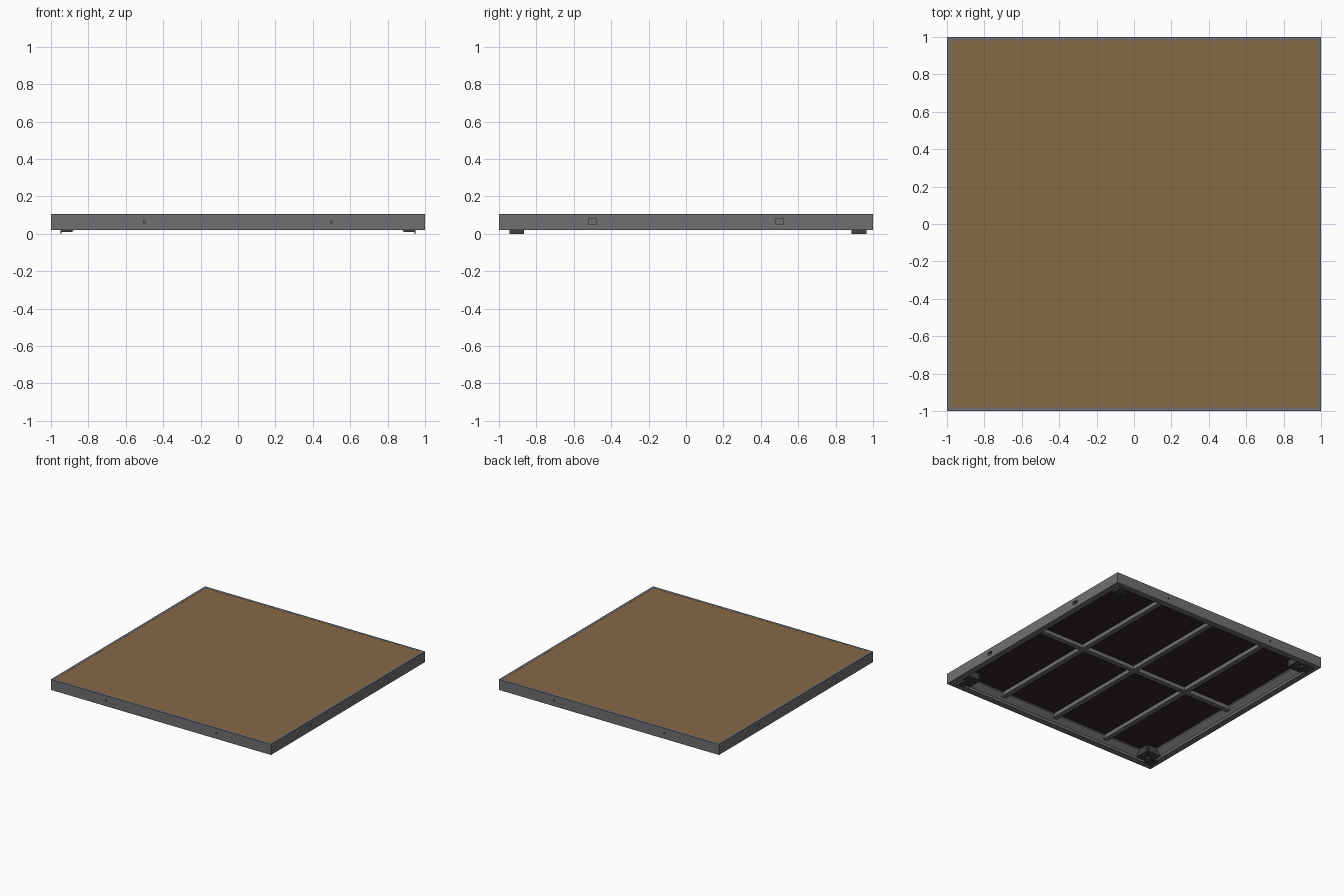
import bpy
import bmesh
from mathutils import Matrix, Vector

default = bpy.data.objects.get("Cube")
if default:
    bpy.data.objects.remove(default)


def material(name, r, g, b):
    m = bpy.data.materials.new(name)
    m.diffuse_color = (r, g, b, 1)
    m.use_nodes = True
    bsdf = m.node_tree.nodes["Principled BSDF"]
    bsdf.inputs["Base Color"].default_value = (r, g, b, 1)
    bsdf.inputs["Roughness"].default_value = 0.7
    return m


GREY = material("aluminium_grey", 0.16, 0.163, 0.172)
BROWN = material("board_brown", 0.24, 0.14, 0.06)
DARK = material("dark_underside", 0.03, 0.022, 0.019)
STEEL = material("dark_steel", 0.055, 0.056, 0.06)


def finish(name, bm, *mats):
    bmesh.ops.recalc_face_normals(bm, faces=bm.faces)
    mesh = bpy.data.meshes.new(name)
    bm.to_mesh(mesh)
    bm.free()
    for m in mats:
        mesh.materials.append(m)
    obj = bpy.data.objects.new(name, mesh)
    bpy.context.collection.objects.link(obj)
    return obj


def add_box(bm, lo, hi):
    lo, hi = Vector(lo), Vector(hi)
    mat = Matrix.Translation((lo + hi) / 2) @ Matrix.Diagonal((*(hi - lo), 1))
    bmesh.ops.create_cube(bm, size=1, matrix=mat)


def add_cylinder(bm, x, y, z0, z1, radius, sides=12):
    bmesh.ops.create_cone(bm, cap_ends=True, segments=sides, radius1=radius, radius2=radius,
                          depth=z1 - z0, matrix=Matrix.Translation((x, y, (z0 + z1) / 2)))


# Mitred perimeter frame: (inset from the edge, height)
profile = [(0, 0.02), (0, 0.107), (0.02, 0.107), (0.02, 0.09), (0.09, 0.09),
           (0.09, 0.08), (0.05, 0.04), (0.05, 0.02)]
corners = [(1, 1), (-1, 1), (-1, -1), (1, -1)]
bm = bmesh.new()
rings = [[bm.verts.new((sx * (1 - d), sy * (1 - d), z)) for d, z in profile] for sx, sy in corners]
n = len(profile)
for i in range(4):
    a, b = rings[i], rings[(i + 1) % 4]
    for j in range(n):
        k = (j + 1) % n
        bm.faces.new((a[j], a[k], b[k], b[j]))
frame = finish("perimeter_frame", bm, GREY)

# Coupling slots on two sides and small pin holes on the other two
bm = bmesh.new()
for side in (-1, 1):
    for at in (-0.5, 0.5):
        add_box(bm, (side * 0.995 - 0.025, at - 0.022, 0.052), (side * 0.995 + 0.025, at + 0.022, 0.078))
        add_box(bm, (at - 0.006, side * 0.995 - 0.02, 0.058), (at + 0.006, side * 0.995 + 0.02, 0.07))
cutter = finish("slot_cutter", bm, GREY)
cutter.hide_render = True
cutter.hide_set(True)
cutter.display_type = 'WIRE'
cut = frame.modifiers.new("slots", 'BOOLEAN')
cut.operation = 'DIFFERENCE'
cut.solver = 'EXACT'
cut.object = cutter

# Board, brown on top and dark below
bm = bmesh.new()
add_box(bm, (-0.98, -0.98, 0.09), (0.98, 0.98, 0.106))
bm.normal_update()
for f in bm.faces:
    f.material_index = 1 if f.normal.z < -0.5 else 0
finish("deck_board", bm, BROWN, DARK)

# Support beams below the board
for name, x in (("left", 0.5), ("centre", 0), ("right", -0.5)):
    bm = bmesh.new()
    add_box(bm, (x - 0.02, -0.93, 0.058), (x + 0.02, 0.93, 0.0905))
    finish(name + "_support_beam", bm, GREY)
bm = bmesh.new()
add_box(bm, (-0.93, -0.02, 0.0585), (0.93, 0.02, 0.0905))
finish("cross_beam", bm, GREY)

# Corner leg sockets with clamp plate, flange and bolts
for sx, sy in corners:
    label = ("left" if sx > 0 else "right") + ("_back" if sy > 0 else "_front")
    bm = bmesh.new()

    def corner_box(x0, x1, y0, y1, z0, z1):
        xs, ys = sorted((sx * x0, sx * x1)), sorted((sy * y0, sy * y1))
        add_box(bm, (xs[0], ys[0], z0), (xs[1], ys[1], z1))

    y0, y1 = (0.885, 0.965) if sy > 0 else (0.865, 0.945)
    corner_box(0.885, 0.95, y0, y1, 0.01, 0.02)
    corner_box(0.943, 0.95, y0, y1, 0, 0.012)
    corner_box(0.83, 0.95, 0.83, 0.95, 0.035, 0.05)
    corner_box(0.82, 0.835, 0.83, 0.95, 0.035, 0.0905)
    corner_box(0.835, 0.95, 0.82, 0.835, 0.035, 0.0905)
    add_cylinder(bm, sx * 0.9, sy * 0.905, 0.018, 0.04, 0.02)
    for bx, by in ((0.85, 0.93), (0.93, 0.85), (0.85, 0.85)):
        add_cylinder(bm, sx * bx, sy * by, 0.025, 0.036, 0.009, 6)
    finish(label + "_leg_socket", bm, STEEL)
